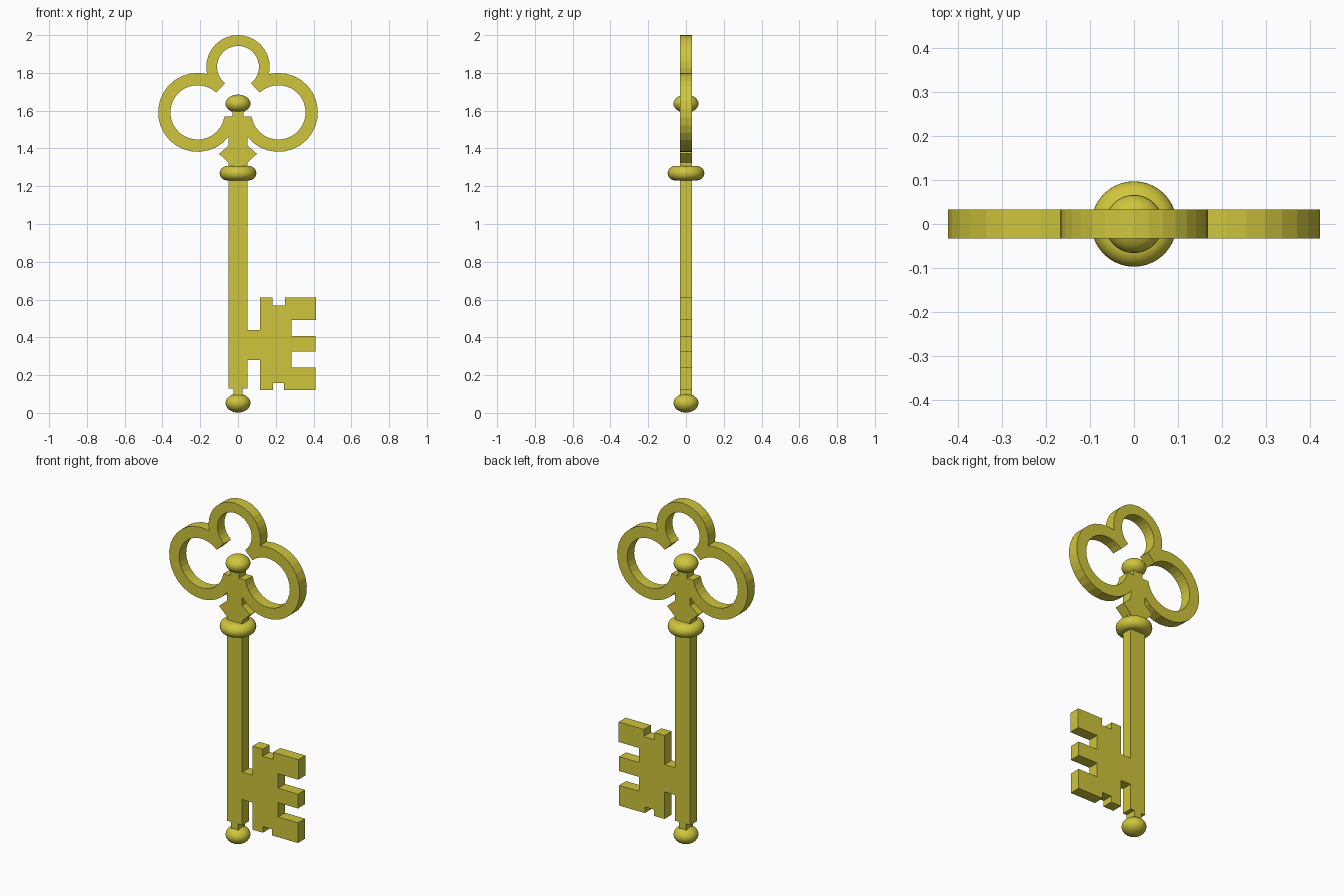
import bpy, bmesh, math

if "Cube" in bpy.data.objects:
    bpy.data.objects.remove(bpy.data.objects["Cube"])

gold = bpy.data.materials.new("yellow_gold")
gold.diffuse_color = (0.62, 0.56, 0.045, 1)
gold.use_nodes = True
gold.node_tree.nodes["Principled BSDF"].inputs["Base Color"].default_value = gold.diffuse_color
HALF_T = 0.0325  # half thickness of the flat plate


def arc(cx, cz, r, a0, a1):
    n = max(2, round(abs(a1 - a0) / 12))
    angs = [math.radians(a0 + (a1 - a0) * i / n) for i in range(n + 1)]
    return [(cx + r * math.cos(a), cz + r * math.sin(a)) for a in angs]


def mirrored(points):
    return [(-x, z) for x, z in reversed(points)]


def plate(name, loops):
    """Extruded flat plate from an outline and its holes (x, z)."""
    cu = bpy.data.curves.new(name, 'CURVE')
    cu.dimensions = '2D'
    cu.fill_mode = 'BOTH'
    cu.extrude = HALF_T
    for pts in loops:
        sp = cu.splines.new('POLY')
        sp.points.add(len(pts) - 1)
        for p, (x, z) in zip(sp.points, pts):
            p.co = (x, z, 0, 1)
        sp.use_cyclic_u = True
    cu.materials.append(gold)
    ob = bpy.data.objects.new(name, cu)
    ob.rotation_euler = (math.pi / 2, 0, 0)
    bpy.context.collection.objects.link(ob)
    bpy.ops.object.select_all(action='DESELECT')
    ob.select_set(True)
    bpy.context.view_layer.objects.active = ob
    bpy.ops.object.convert(target='MESH')
    ob = bpy.context.object
    bm = bmesh.new()
    bm.from_mesh(ob.data)
    bmesh.ops.remove_doubles(bm, verts=bm.verts, dist=0.0002)
    bmesh.ops.recalc_face_normals(bm, faces=bm.faces)
    for f in bm.faces:
        f.smooth = False
    bm.to_mesh(ob.data)
    bm.free()


def lathe(name, z, profile, n=40):
    """Smooth turned part from an (r, z) profile."""
    bm = bmesh.new()
    vs = [bm.verts.new((r, 0, z + h)) for r, h in profile]
    es = [bm.edges.new(p) for p in zip(vs, vs[1:])]
    bmesh.ops.spin(bm, geom=vs + es, cent=(0, 0, 0), axis=(0, 0, 1),
                   angle=2 * math.pi, steps=n)
    bmesh.ops.remove_doubles(bm, verts=bm.verts, dist=0.0002)
    bmesh.ops.recalc_face_normals(bm, faces=bm.faces)
    for f in bm.faces:
        f.smooth = True
    me = bpy.data.meshes.new(name)
    bm.to_mesh(me)
    bm.free()
    me.materials.append(gold)
    bpy.context.collection.objects.link(bpy.data.objects.new(name, me))


# Right half of the outer outline: bow lobes, diamond, shaft
bow = (arc(0, 1.832, 0.168, 90, -13) + arc(0.214, 1.591, 0.209, 103, -142)
       + [(0.05, 1.415), (0.1, 1.372), (0.05, 1.325)])
tip = [(0.05, 0.13), (0.024, 0.13), (0.024, 0.07)]

# Toothed bit on the right side only
bit = [(0.05, 0.44), (0.116, 0.44), (0.116, 0.61), (0.182, 0.61), (0.182, 0.568),
       (0.25, 0.568), (0.25, 0.61), (0.413, 0.61), (0.413, 0.493), (0.282, 0.493),
       (0.282, 0.408), (0.41, 0.408), (0.41, 0.324), (0.282, 0.324), (0.282, 0.24),
       (0.41, 0.24), (0.41, 0.122), (0.244, 0.122), (0.244, 0.158), (0.184, 0.158),
       (0.184, 0.122), (0.116, 0.122), (0.116, 0.28), (0.05, 0.28)]
outline = bow + bit + tip + mirrored(bow + tip)[:-1]

# Trefoil opening, with the short neck standing up into it
half = (arc(0, 1.832, 0.111, 90, -52) + arc(0.214, 1.591, 0.144, 133, -171)
        + [(0.03, 1.568), (0.03, 1.625)])
plate("key_body", [outline, half + mirrored(half)[:-1]])


def ball(a, b):
    angs = [math.pi * (i / 16 - 0.5) for i in range(17)]
    return [(a * math.cos(t), b * math.sin(t)) for t in angs]


# Turned ornaments: end ball, bow ball and rounded collar
lathe("tip_ball", 0.052, ball(0.066, 0.05))
lathe("bow_ball", 1.637, ball(0.066, 0.048))
lathe("collar", 1.269, [(0, -0.038)] + [(0.058 + r, h) for r, h in ball(0.039, 0.038)]
      + [(0, 0.038)])
